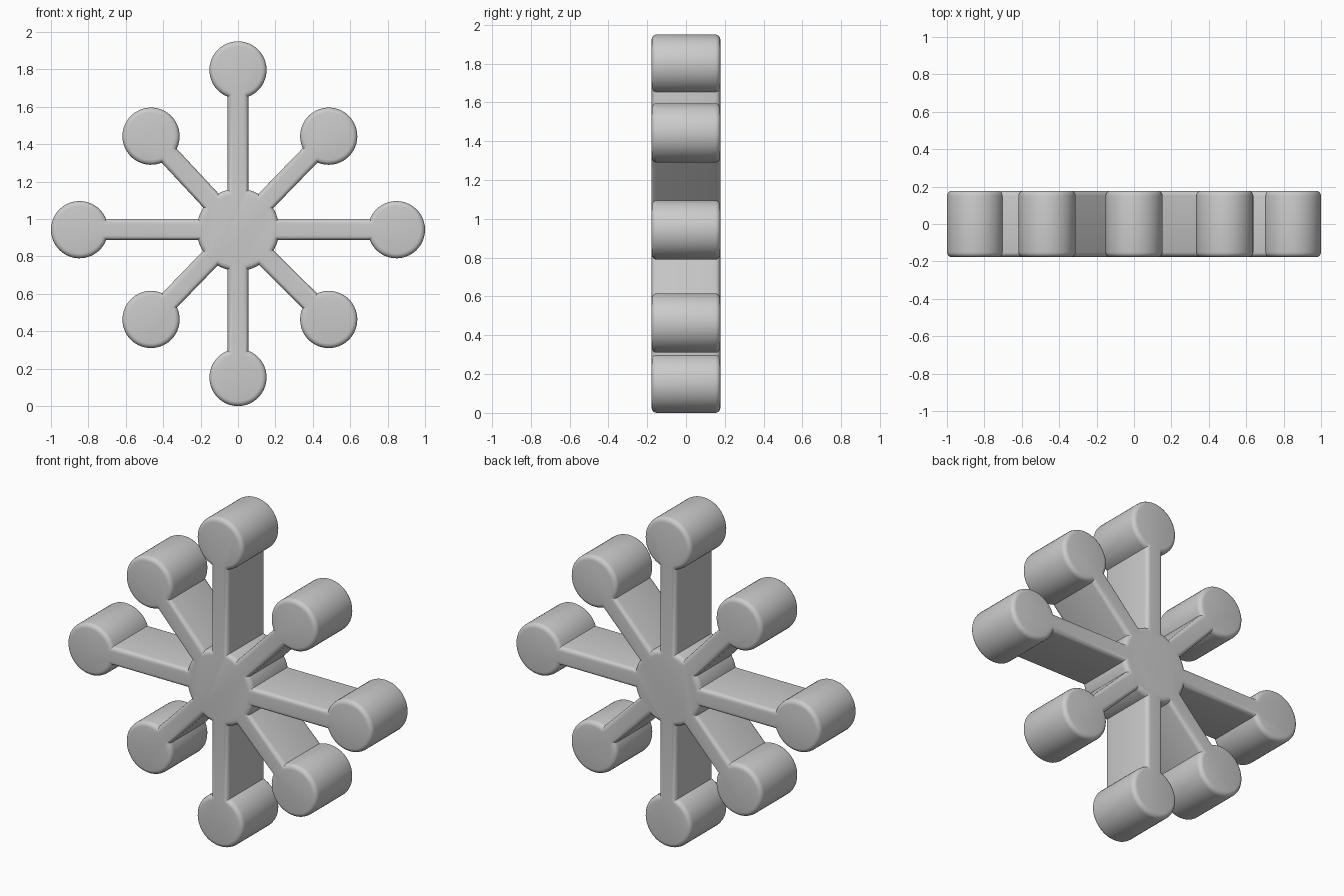
import bpy, bmesh
from math import sin, cos, asin, atan2, pi

if "Cube" in bpy.data.objects:
    bpy.data.objects.remove(bpy.data.objects["Cube"])

CENTRE_Z = 0.943
HUB_R, TIP_R, ARM_HALF = 0.22, 0.153, 0.055
HALF_DEPTH, ROUND = 0.177, 0.026
TIPS = [(0.847, 0.943), (0.485, 1.443), (0, 1.797), (-0.465, 1.443),
        (-0.847, 0.943), (-0.465, 0.463), (0, 0.153), (0.485, 0.463)]


def arc(cx, cz, r, a0, a1, n):
    return [(cx + r * cos(a0 + (a1 - a0) * i / n),
             cz + r * sin(a0 + (a1 - a0) * i / n)) for i in range(n + 1)]


def outline(inset):
    """Hub, spokes and round tips as one closed outline, shrunk by inset."""
    hub, tip, half = HUB_R - inset, TIP_R - inset, ARM_HALF - inset
    h, t = asin(half / hub), asin(half / tip)
    angles = [atan2(z - CENTRE_Z, x) % (2 * pi) for x, z in TIPS]
    pts = []
    for i, (x, z) in enumerate(TIPS):
        a = angles[i]
        nxt = angles[(i + 1) % 8] + (2 * pi if i == 7 else 0)
        pts += arc(x, z, tip, a - pi + t, a + pi - t, 40)     # round tip
        pts += arc(0, CENTRE_Z, hub, a + h, nxt - h, 6)       # hub between spokes
    return pts


# Stack outlines front to back, with rounded front and back rims
steps = [i * pi / 2 / 4 for i in range(5)]
front = [(ROUND * (1 - sin(s)), -HALF_DEPTH + ROUND * (1 - cos(s))) for s in steps]
layers = front + [(d, -y) for d, y in reversed(front)]

bm = bmesh.new()
rings = [[bm.verts.new((x, y, z)) for x, z in outline(d)] for d, y in layers]
for a, b in zip(rings, rings[1:]):
    for i in range(len(a)):
        j = (i + 1) % len(a)
        bm.faces.new((a[i], a[j], b[j], b[i]))

# Flat front and back caps
caps = [bm.faces.new(rings[0]), bm.faces.new(rings[-1])]
bmesh.ops.recalc_face_normals(bm, faces=bm.faces[:])
bmesh.ops.triangulate(bm, faces=caps)

mesh = bpy.data.meshes.new("hub_with_spokes")
bm.to_mesh(mesh)
bm.free()
obj = bpy.data.objects.new("hub_with_spokes", mesh)
bpy.context.collection.objects.link(obj)
bpy.context.view_layer.objects.active = obj
obj.select_set(True)
bpy.ops.object.shade_smooth_by_angle(angle=pi / 6)
